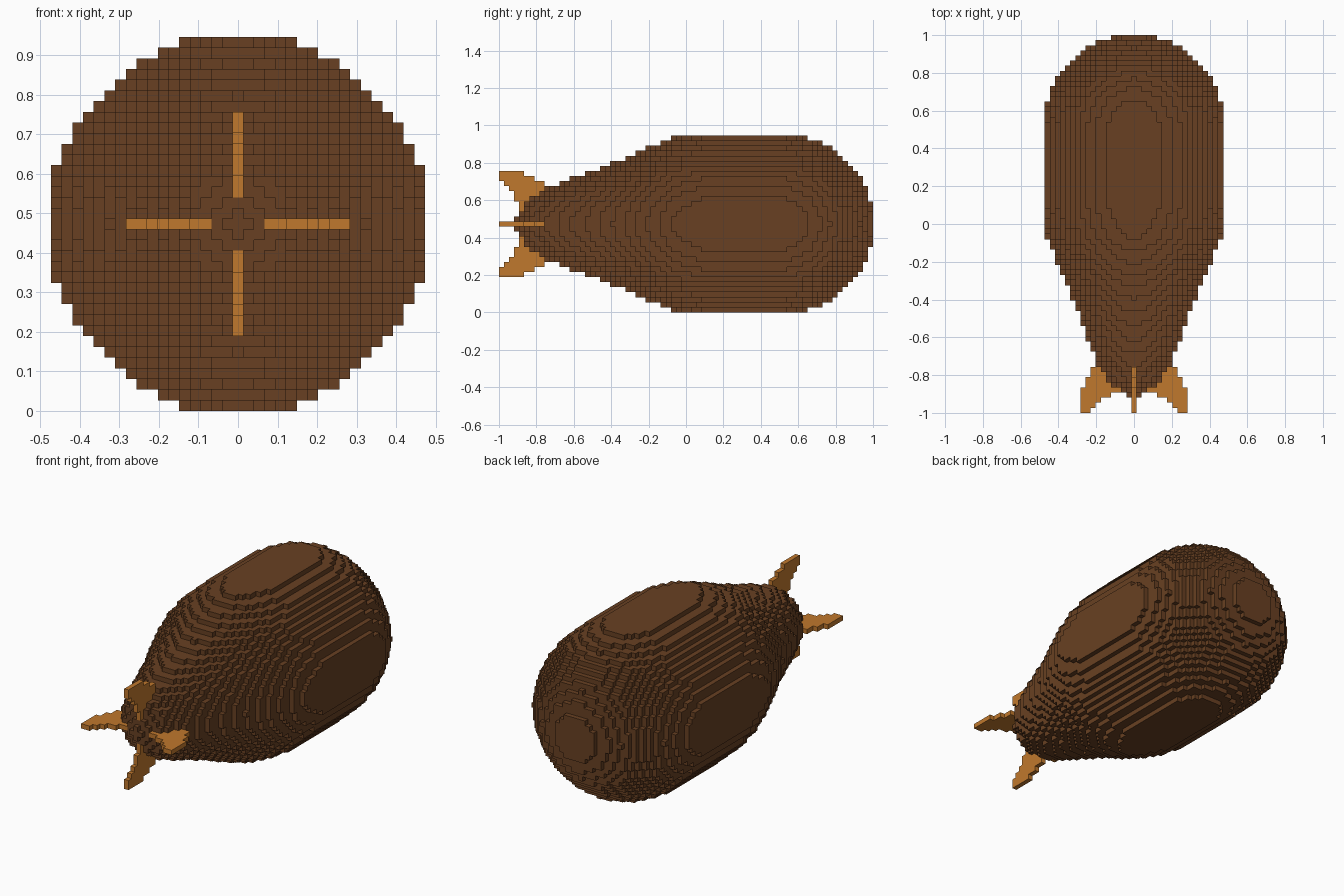
import bpy, bmesh
from mathutils import Vector

if "Cube" in bpy.data.objects:
    bpy.data.objects.remove(bpy.data.objects["Cube"], do_unlink=True)

V = 2 / 74          # edge of one block
P = 1.9             # roundness exponent of the cross-section


def material(name, rgb):
    m = bpy.data.materials.new(name)
    m.use_nodes = True
    m.diffuse_color = (*rgb, 1)
    m.node_tree.nodes["Principled BSDF"].inputs["Base Color"].default_value = (*rgb, 1)
    return m


def block_object(name, cells, mat):
    """Mesh the outer skin of a set of grid cells (i, j, k)."""
    bm, verts = bmesh.new(), {}

    def corner(p):
        if p not in verts:
            verts[p] = bm.verts.new(((p[0] - 0.5) * V, p[1] * V - 1, (p[2] + 17) * V))
        return verts[p]

    for c in cells:
        for axis in range(3):
            u, w = (axis + 1) % 3, (axis + 2) % 3
            for side in (0, 1):
                n = list(c)
                n[axis] += 2 * side - 1
                if tuple(n) in cells:
                    continue
                loop = []
                for a, b in ((0, 0), (1, 0), (1, 1), (0, 1)):
                    p = list(c)
                    p[axis] += side
                    p[u] += a
                    p[w] += b
                    loop.append(corner(tuple(p)))
                bm.faces.new(loop if side else loop[::-1])
    mesh = bpy.data.meshes.new(name)
    bm.to_mesh(mesh)
    bm.free()
    mesh.materials.append(mat)
    ob = bpy.data.objects.new(name, mesh)
    bpy.context.collection.objects.link(ob)
    return ob


brown = material("dark brown", (0.138, 0.051, 0.016))
orange = material("orange brown", (0.527, 0.188, 0.026))

# Body radius along y, from the tail tip to the straight middle
PROFILE = [(-0.92, 0.03), (-0.905, 0.035), (-0.878, 0.07), (-0.85, 0.115),
           (-0.82, 0.145), (-0.73, 0.2), (-0.6, 0.25), (-0.4, 0.322),
           (-0.2, 0.41), (-0.07, 0.461), (0.1, 0.4845), (0.54, 0.4845)]
DOME = 56           # slice where the rounded end begins


def limit(j):
    """Largest |i|^P + |k|^P inside the body at slice j."""
    if j > DOME:
        return 237.5 - (j - DOME) ** P
    y = (j + 0.5) * V - 1
    for (y0, r0), (y1, r1) in zip(PROFILE, PROFILE[1:]):
        if y0 <= y <= y1:
            return ((r0 + (r1 - r0) * (y - y0) / (y1 - y0)) / V) ** P
    return -1


R = range(-17, 18)
body = {(i, j, k) for j in range(3, 74) for i in R for k in R
        if abs(i) ** P + abs(k) ** P <= limit(j)}
block_object("body", body, brown)

# Swept fin outline: distance from the axis -> first and last slice
FIN = {10: (0, 4), 9: (0, 6), 8: (1, 8), 7: (2, 9), 6: (3, 9),
       5: (3, 9), 4: (4, 9), 3: (4, 9)}
for name, dx, dz in (("top_fin", 0, 1), ("bottom_fin", 0, -1),
                     ("left_fin", 1, 0), ("right_fin", -1, 0)):
    cells = {(dx * d, j, dz * d) for d, (a, b) in FIN.items() for j in range(a, b + 1)}
    block_object(name, cells - body, orange)
